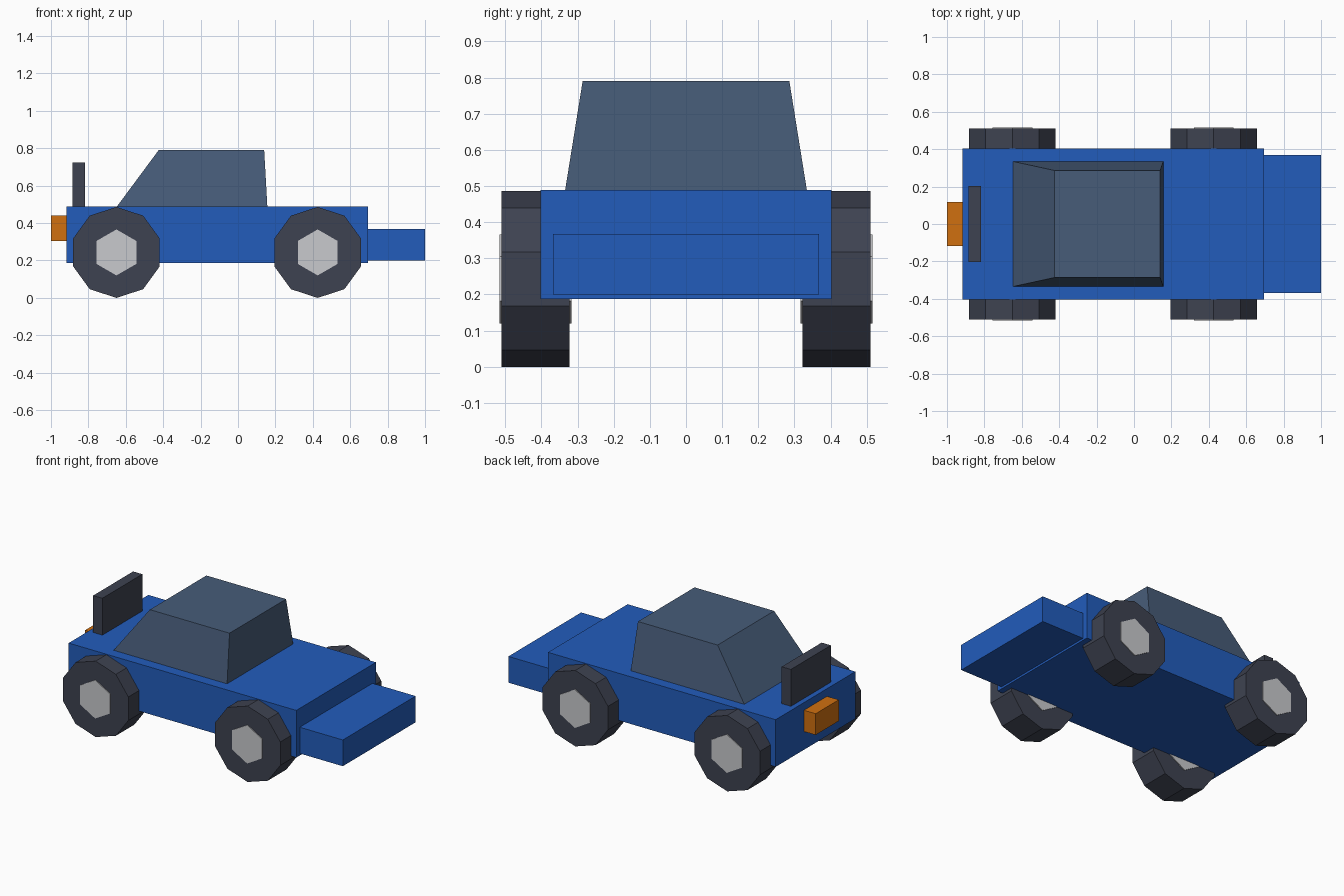
import bpy
import math

if "Cube" in bpy.data.objects:
    bpy.data.objects.remove(bpy.data.objects["Cube"])


def material(name, rgb):
    m = bpy.data.materials.new(name)
    m.diffuse_color = (*rgb, 1)
    m.use_nodes = True
    m.node_tree.nodes["Principled BSDF"].inputs["Base Color"].default_value = m.diffuse_color
    return m


BLUE = material("body blue", (0.016, 0.107, 0.50))
GLASS = material("slate glass", (0.063, 0.107, 0.19))
RUBBER = material("dark rubber", (0.048, 0.055, 0.082))
METAL = material("light metal", (0.58, 0.585, 0.61))
ORANGE = material("lamp orange", (0.63, 0.16, 0.005))


def block(name, x0, x1, half_y, z0, z1, mat, top=None):
    """Box across the centre line; top = (x0, x1, half_y) tapers it."""
    t0, t1, th = top or (x0, x1, half_y)
    verts = [(x0, -half_y, z0), (x1, -half_y, z0), (x1, half_y, z0), (x0, half_y, z0),
             (t0, -th, z1), (t1, -th, z1), (t1, th, z1), (t0, th, z1)]
    faces = [(3, 2, 1, 0), (4, 5, 6, 7)]
    faces += [(i, (i + 1) % 4, (i + 1) % 4 + 4, i + 4) for i in range(4)]
    mesh = bpy.data.meshes.new(name)
    mesh.from_pydata(verts, [], faces)
    mesh.materials.append(mat)
    ob = bpy.data.objects.new(name, mesh)
    bpy.context.collection.objects.link(ob)
    return ob


def disc(name, sides, radius, x, y0, y1, z, mat):
    """Low-poly cylinder along y with a corner pointing up."""
    half = (y1 - y0) / 2
    ring = [(radius * math.sin(2 * math.pi * i / sides),
             radius * math.cos(2 * math.pi * i / sides)) for i in range(sides)]
    verts = [(a, s * half, b) for s in (-1, 1) for a, b in ring]
    faces = [tuple(reversed(range(sides))), tuple(range(sides, 2 * sides))]
    faces += [(i, (i + 1) % sides, (i + 1) % sides + sides, i + sides) for i in range(sides)]
    # caps face outward along y
    faces[0], faces[1] = faces[0][::-1], faces[1][::-1]
    faces[2:] = [f[::-1] for f in faces[2:]]
    faces = [f[::-1] for f in faces]
    mesh = bpy.data.meshes.new(name)
    mesh.from_pydata(verts, [], faces)
    mesh.materials.append(mat)
    ob = bpy.data.objects.new(name, mesh)
    ob.location = (x, (y0 + y1) / 2, z)
    bpy.context.collection.objects.link(ob)

    # make sure every face points outwards
    import bmesh
    bm = bmesh.new()
    bm.from_mesh(mesh)
    bmesh.ops.recalc_face_normals(bm, faces=bm.faces)
    bm.to_mesh(mesh)
    bm.free()
    return ob


# Body, nose and cabin
block("body", -0.917, 0.695, 0.403, 0.187, 0.489, BLUE)
block("nose", 0.69, 1.0, 0.368, 0.20, 0.368, BLUE)
block("cabin", -0.65, 0.157, 0.335, 0.485, 0.79, GLASS, top=(-0.424, 0.14, 0.286))

# Rear panel and tail lamp
block("rear_panel", -0.884, -0.819, 0.202, 0.485, 0.725, RUBBER)
block("tail_lamp", -1.0, -0.91, 0.117, 0.304, 0.44, ORANGE)

# Wheels with hubs showing on both sides
R = 0.243
for end, x in (("rear", -0.65), ("front", 0.426)):
    for side, s in (("right", -1), ("left", 1)):
        y0, y1 = sorted((s * 0.323, s * 0.511))
        disc(f"{end}_{side}_wheel", 10, R, x, y0, y1, R, RUBBER)
        y0, y1 = sorted((s * 0.317, s * 0.516))
        disc(f"{end}_{side}_hub", 6, 0.123, x, y0, y1, R, METAL)
